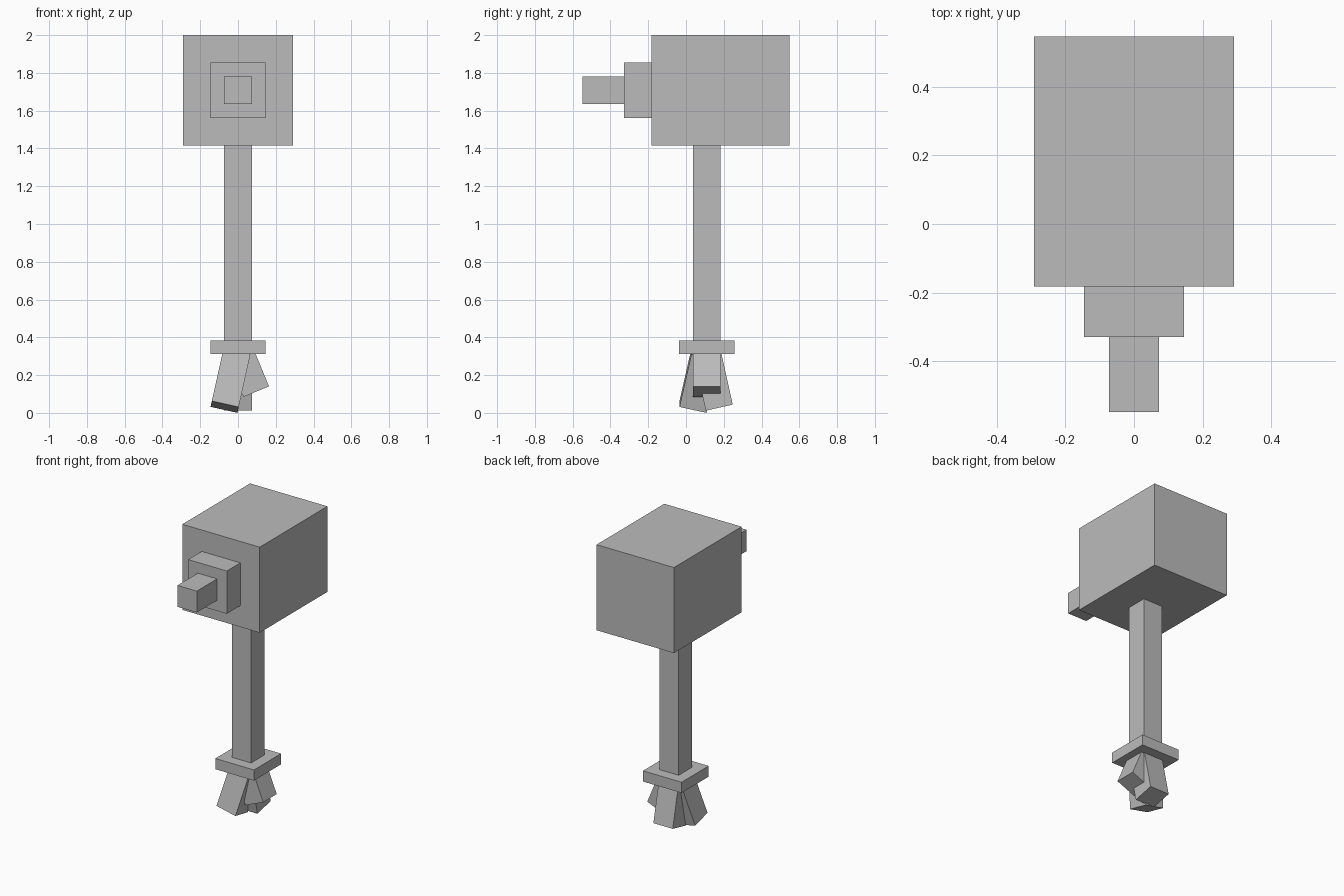
import bpy
from math import radians
from mathutils import Euler, Matrix, Vector

cube = bpy.data.objects.get("Cube")
if cube:
    bpy.data.objects.remove(cube, do_unlink=True)

# One plain grey for everything
GREY = (0.5, 0.5, 0.5, 1)
grey = bpy.data.materials.new("plain grey")
grey.use_nodes = True
grey.diffuse_color = GREY
grey.node_tree.nodes["Principled BSDF"].inputs["Base Color"].default_value = GREY

U = 0.073  # block size


def box(name, size, pivot, hang=0.5, tilt=(0, 0)):
    """Box of block-unit size; hang 0.5 centres it, 1 hangs it below the pivot."""
    bpy.ops.mesh.primitive_cube_add(size=1)
    ob = bpy.context.object
    ob.name = name
    dims = Vector(size) * U
    shape = Matrix.Translation((0, 0, (0.5 - hang) * dims.z)) @ Matrix.Diagonal((*dims, 1))
    turn = Euler((radians(tilt[0]), radians(tilt[1]), 0)).to_matrix().to_4x4()
    ob.data.transform(Matrix.Translation(pivot) @ turn @ shape)
    ob.data.materials.append(grey)
    return ob


# Head and stepped snout
box("head", (8, 10, 8), (0, 0.182, 1.708))
box("snout_base", (4, 2, 4), (0, -0.256, 1.708))
box("snout_tip", (2, 3, 2), (0, -0.439, 1.708))

# Neck and collar
box("neck", (2, 2, 14.2), (0, 0.11, 1.417), hang=1)
box("collar", (4, 4, 1), (0, 0.11, 0.348))

# Three splayed claws below the collar
box("front_claw", (2, 2, 4), (-0.009, 0.1, 0.31), hang=1, tilt=(-12.5, 12.5))
box("back_claw", (2, 2, 4), (0, 0.113, 0.313), hang=1, tilt=(12.5, 0))
box("side_claw", (2, 2, 3), (0.013, 0.11, 0.315), hang=1, tilt=(0, -22.5))
